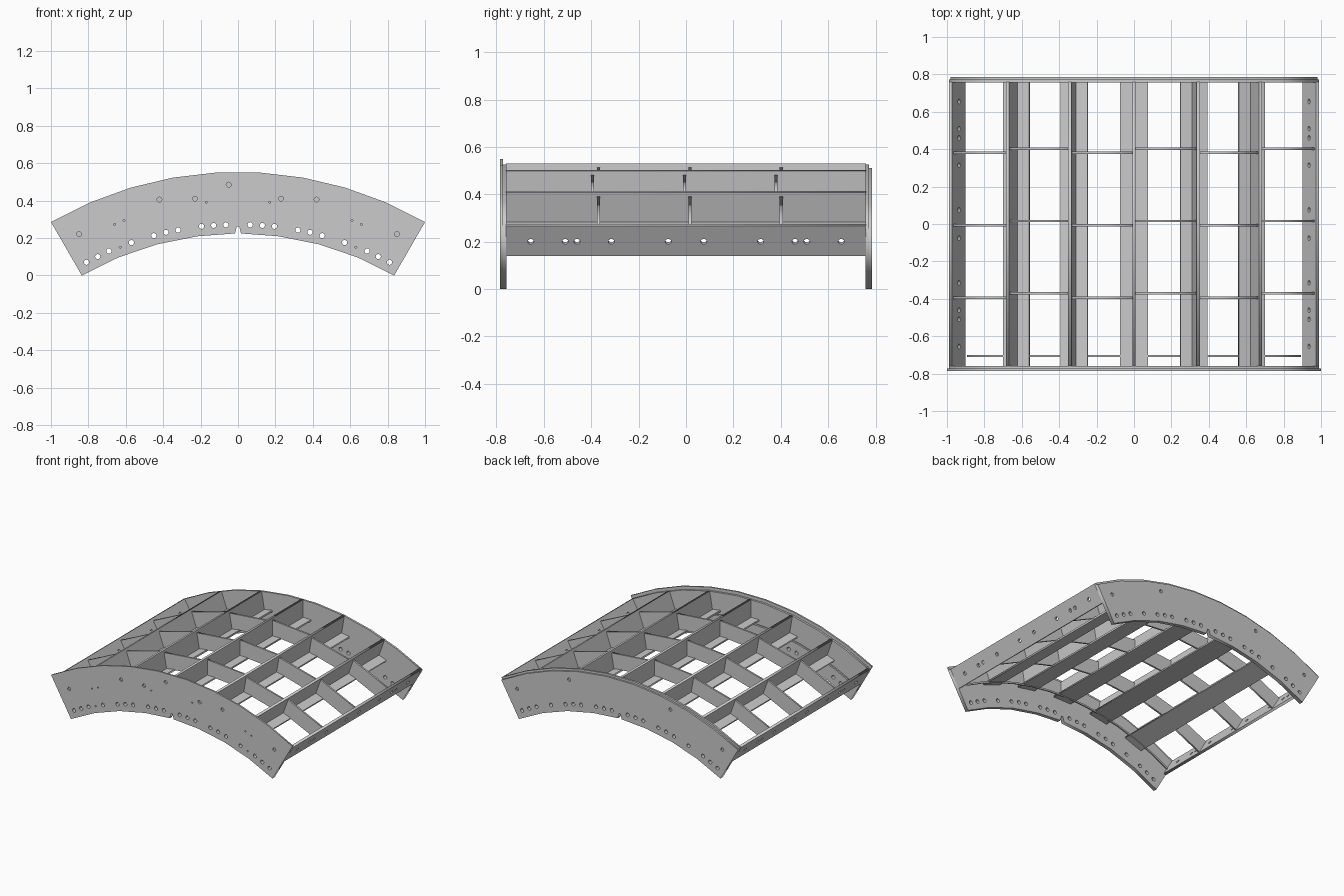
import bpy
from math import sin, cos, pi, radians
from mathutils import Matrix, Vector

if "Cube" in bpy.data.objects:
    bpy.data.objects.remove(bpy.data.objects["Cube"])

CZ = -1.447                      # height of the arc centre
Y, X, Z = Vector((0, 1, 0)), Vector((1, 0, 0)), Vector((0, 0, 1))


def polar(r, deg):
    a = radians(deg)
    return (r * sin(a), CZ + r * cos(a))


def circle(u, v, r, n=12):
    return [(u + r * cos(2 * pi * i / n), v + r * sin(2 * pi * i / n)) for i in range(n)]


def plate(name, outline, holes, origin, u, v, thick):
    """Flat sheet with holes, drawn in the plane of u and v, centred on its thickness."""
    cu = bpy.data.curves.new(name, 'CURVE')
    cu.dimensions = '2D'
    cu.fill_mode = 'BOTH'
    cu.extrude = thick / 2
    for loop in [outline] + holes:
        sp = cu.splines.new('POLY')
        sp.points.add(len(loop) - 1)
        for p, (a, b) in zip(sp.points, loop):
            p.co = (a, b, 0, 1)
        sp.use_cyclic_u = True
    ob = bpy.data.objects.new(name, cu)
    bpy.context.collection.objects.link(ob)
    ob.matrix_world = Matrix.Translation(origin) @ Matrix((u, v, u.cross(v))).transposed().to_4x4()
    bpy.ops.object.select_all(action='DESELECT')
    ob.select_set(True)
    bpy.context.view_layer.objects.active = ob
    bpy.ops.object.convert(target='MESH')
    return ob


def arc_outline(r_out, r_in=1.67):
    outer = [polar(r_out, -30 + 60 * i / 9) for i in range(10)]
    right = [polar(r_in, 30 - 7.5 * i) for i in range(4)]
    notch = [(0.016, 0.224), (0.006, 0.262)]
    left = notch + right[::-1]
    return outer + right + notch + [(-x, z) for x, z in left[1:2] + left[0:1] + left[2:]]


def rect(a, b, c, d):
    return [(a, c), (b, c), (b, d), (a, d)]


# Hole patterns of the curved side plates, mirrored about the middle
bolts = [(.81, .07), (.75, .1), (.69, .13), (.57, .175), (.45, .212), (.385, .23),
         (.32, .242), (.195, .262), (.13, .267), (.065, .27)]
large = [(.85, .22), (.42, .405), (.23, .41)]
tiny = [(.66, .273), (.61, .293), (.23, .385), (.17, .39), (.63, .15)]


def both(points, r):
    return [circle(s * x, z, r) for x, z in points for s in (-1, 1)]


through = both(bolts, .014)
front_extra = both(large, .013) + [circle(-.05, .485, .013)] + both(tiny[:2] + tiny[3:], .005)

# Front curved plate: tall face sheet and lower backing sheet
plate("front_face_plate", arc_outline(2.0), through + front_extra,
      Vector((0, -.779, 0)), X, Z, .012)
plate("front_backing_plate", arc_outline(1.977), through,
      Vector((0, -.7655, 0)), X, Z, .015)

# Back curved plate, stepped down at its outer edge
plate("back_inner_plate", arc_outline(1.977), through,
      Vector((0, .7645, 0)), X, Z, .015)
plate("back_outer_plate", arc_outline(1.962), through + both(large[:2], .013),
      Vector((0, .7785, 0)), X, Z, .013)

# Lengthwise beams: radial webs, bolt holes in the two end ones, T flanges on the rest
end_bolts = [circle(s * y, 1.902, .013) for y in (.655, .51, .46, .315, .075) for s in (-1, 1)]
for i in range(-3, 4):
    a = radians(10 * i)
    rad = Vector((sin(a), 0, cos(a)))
    tan = Vector((cos(a), 0, -sin(a)))
    centre = Vector((0, 0, CZ))
    end = abs(i) == 3
    shift = tan * (-.009 * (1 if i > 0 else -1)) if end else Vector()
    plate("end_plate" if end else "beam_web", rect(-.76, .76, 1.833, 1.977),
          end_bolts if end else [], centre + shift, Y, rad, .018)
    if not end:
        plate("beam_flange", rect(-.76, .76, -.074, .074), [],
              centre + rad * 1.838, Y, tan, .012)

# Cross ribs, staggered between neighbouring bays
for bay in range(6):
    a0, a1 = -30 + 10 * bay + .2, -20 + 10 * bay - .2
    section = [polar(1.845, a0), polar(1.96, a0), polar(1.96, a1), polar(1.845, a1)]
    for y in ((.38, -.007, -.395) if bay % 2 == 0 else (.402, .016, -.37)):
        plate("cross_rib", section, [], Vector((0, y, 0)), X, Z, .013)

# Thin curved strip just behind the front plate
strip = [polar(1.84, -29 + 58 * i / 12) for i in range(13)]
strip += [polar(1.828, 29 - 58 * i / 12) for i in range(13)]
plate("front_strip", strip, [], Vector((0, -.706, 0)), X, Z, .01)
